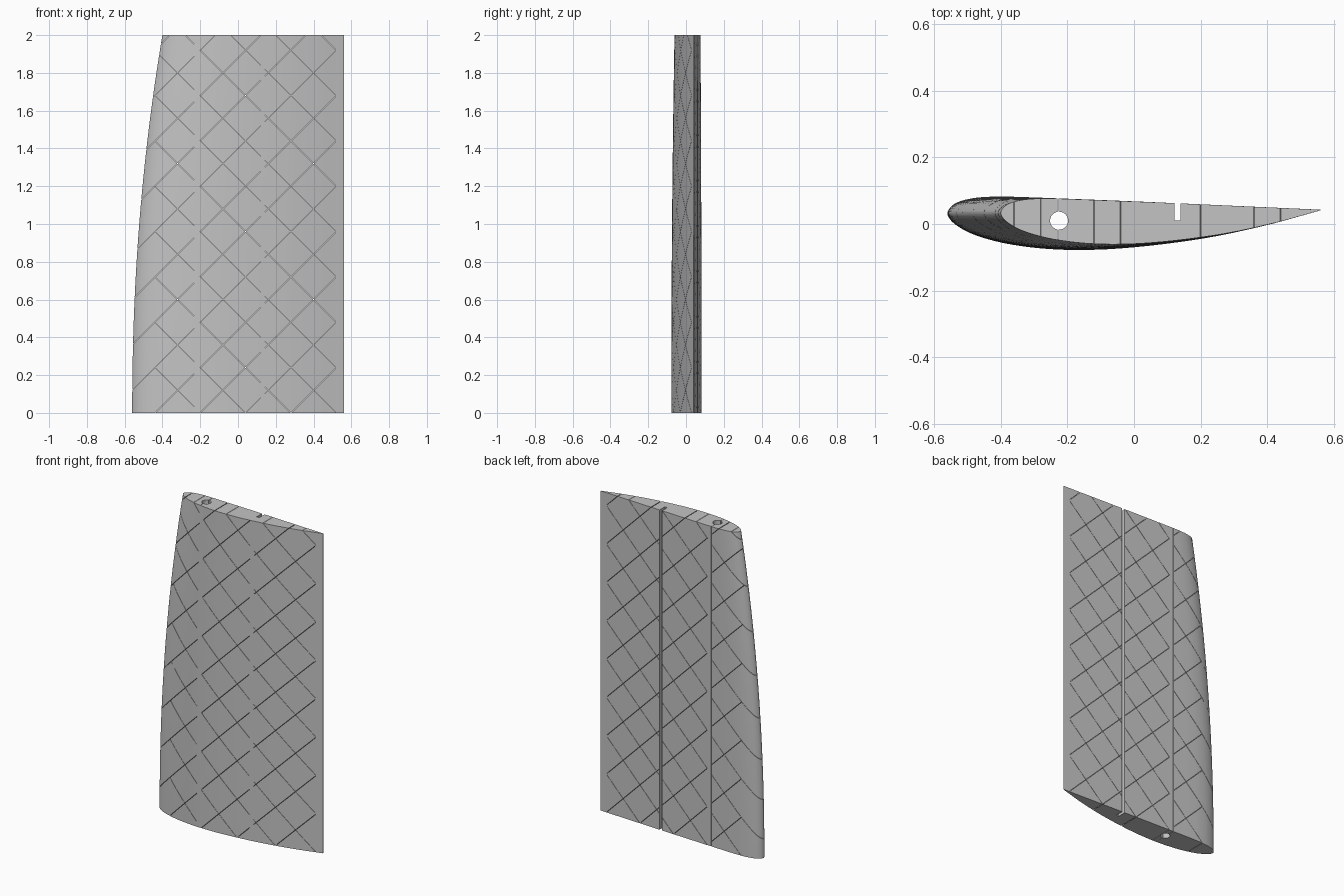
import bpy
import bmesh
from mathutils import Vector

if "Cube" in bpy.data.objects:
    bpy.data.objects.remove(bpy.data.objects["Cube"])

HEIGHT = 2.0
TRAIL = Vector((0.56, 0.042))

grey = bpy.data.materials.new("plain grey")
grey.use_nodes = True
COLOUR = (0.55, 0.55, 0.55, 1)
grey.diffuse_color = COLOUR
grey.node_tree.nodes["Principled BSDF"].inputs["Base Color"].default_value = COLOUR


def make_object(name, bm):
    bmesh.ops.recalc_face_normals(bm, faces=bm.faces)
    mesh = bpy.data.meshes.new(name)
    bm.to_mesh(mesh)
    bm.free()
    mesh.materials.append(grey)
    obj = bpy.data.objects.new(name, mesh)
    bpy.context.collection.objects.link(obj)
    return obj


def smooth_path(points, steps=5):
    """Catmull-Rom curve through the points."""
    pts = [Vector(p) for p in points]
    pts = [2 * pts[0] - pts[1]] + pts + [2 * pts[-1] - pts[-2]]
    path = []
    for a, b, c, d in zip(pts, pts[1:], pts[2:], pts[3:]):
        for i in range(steps):
            t = i / steps
            path.append(0.5 * (2 * b + (c - a) * t + (2 * a - 5 * b + 4 * c - d) * t**2
                               + (3 * b - a - 3 * c + d) * t**3))
    return path


def add_prism(bm, outline, y0, y1):
    """Extrude an x-z outline from y0 to y1."""
    front = [bm.verts.new((x, y0, z)) for x, z in outline]
    back = [bm.verts.new((x, y1, z)) for x, z in outline]
    bm.faces.new(front)
    bm.faces.new(back[::-1])
    n = len(outline)
    for i in range(n):
        j = (i + 1) % n
        bm.faces.new((front[j], front[i], back[i], back[j]))


def add_box(bm, x0, x1, y0, y1):
    add_prism(bm, [(x0, -0.1), (x1, -0.1), (x1, HEIGHT + 0.1), (x0, HEIGHT + 0.1)], y0, y1)


# Wing body: aerofoil outline shrunk toward the trailing edge as it rises
outline = smooth_path([
    (0.56, 0.043), (0.28, 0.0555), (0, 0.068), (-0.28, 0.079), (-0.37, 0.082), (-0.43, 0.082),
    (-0.48, 0.078), (-0.52, 0.069), (-0.545, 0.056), (-0.56, 0.035), (-0.553, 0.015),
    (-0.53, -0.006), (-0.49, -0.028), (-0.43, -0.048), (-0.36, -0.063), (-0.27, -0.074),
    (-0.17, -0.078), (-0.05, -0.074), (0.1, -0.059), (0.25, -0.036), (0.4, -0.003),
    (0.5, 0.024), (0.56, 0.041)]) + [Vector((0.56, 0.041))]
bm = bmesh.new()
rings = []
LEVELS = 24
for k in range(LEVELS + 1):
    t = k / LEVELS
    scale = 1 - 0.16 / 1.12 * t**2.1
    section = [TRAIL + (p - TRAIL) * scale for p in outline]
    rings.append([bm.verts.new((p.x, p.y, t * HEIGHT)) for p in section])
for low, high in zip(rings, rings[1:]):
    for i in range(len(low)):
        j = (i + 1) % len(low)
        bm.faces.new((low[i], low[j], high[j], high[i]))
bm.faces.new(rings[0][::-1])
bm.faces.new(rings[-1])
wing = make_object("wing_panel", bm)

cutters = []

# Round spar hole along the span
bm = bmesh.new()
bmesh.ops.create_cone(bm, cap_ends=True, segments=40, radius1=0.027, radius2=0.027, depth=3)
bmesh.ops.translate(bm, verts=bm.verts, vec=(-0.225, 0.01, 1))
cutters.append(make_object("spar_hole_cutter", bm))

# Thin slit joining the spar hole to the rear skin, and the square rear groove
bm = bmesh.new()
add_box(bm, -0.229, -0.227, -0.045, 0.2)
add_box(bm, 0.122, 0.14, 0.01, 0.2)
cutters.append(make_object("slot_cutter", bm))

# Two families of fine diagonal slits, broken at the spar and the groove
HALF = 0.0014
SPACING = 0.24
for name, slope, offset, nose in (("rising", 1, -0.04, -0.65), ("falling", -1, -0.2, -0.44)):
    bm = bmesh.new()
    for k in range(-4, 14):
        c = offset + k * SPACING
        for x0, x1 in ((nose, -0.232), (-0.2, 0.118), (0.144, 0.515)):
            z0, z1 = c + slope * x0, c + slope * x1
            if max(z0, z1) > 0.01 and min(z0, z1) < HEIGHT - 0.01:
                add_prism(bm, [(x0, z0 - HALF), (x1, z1 - HALF),
                               (x1, z1 + HALF), (x0, z0 + HALF)], -0.2, 0.2)
    cutters.append(make_object(name + "_slit_cutter", bm))

# Cut everything, keep the result and drop the cutters
for cutter in cutters:
    cutter.hide_render = True
    mod = wing.modifiers.new(cutter.name, "BOOLEAN")
    mod.operation = "DIFFERENCE"
    mod.solver = "EXACT"
    mod.object = cutter
bpy.context.view_layer.update()
depsgraph = bpy.context.evaluated_depsgraph_get()
result = bpy.data.meshes.new_from_object(wing.evaluated_get(depsgraph))
wing.modifiers.clear()
wing.data = result
for cutter in cutters:
    bpy.data.objects.remove(cutter)
